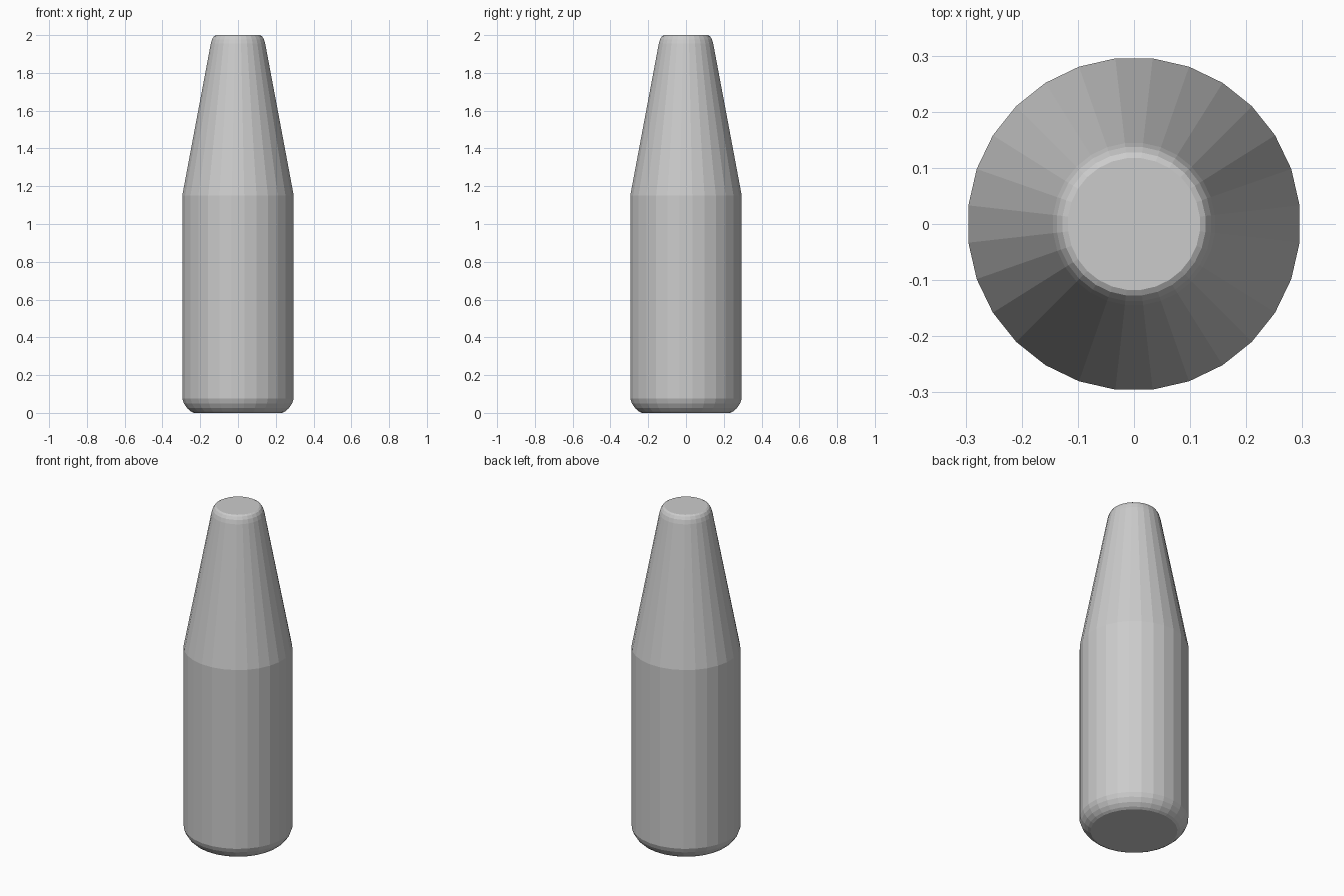
import bpy, bmesh
from math import cos, sin, pi

if "Cube" in bpy.data.objects:
    bpy.data.objects.remove(bpy.data.objects["Cube"])

SIDES = 28
# (radius, height) from base to mouth
PROFILE = [(0.237, 0.0), (0.252, 0.008), (0.272, 0.026), (0.288, 0.05), (0.297, 0.075),
           (0.297, 1.15), (0.145, 1.955), (0.138, 1.978), (0.128, 1.994), (0.118, 2.0)]


def lathe(name, profile, sides):
    bm = bmesh.new()
    rings = []
    for r, z in profile:
        angles = [2 * pi * (i + 0.5) / sides for i in range(sides)]
        rings.append([bm.verts.new((r * cos(a), r * sin(a), z)) for a in angles])
    for low, high in zip(rings, rings[1:]):
        for i in range(sides):
            j = (i + 1) % sides
            bm.faces.new((low[i], low[j], high[j], high[i]))
    # flat base and closed top
    bm.faces.new(rings[0][::-1])
    bm.faces.new(rings[-1])
    mesh = bpy.data.meshes.new(name)
    bm.to_mesh(mesh)
    bm.free()
    obj = bpy.data.objects.new(name, mesh)
    bpy.context.collection.objects.link(obj)
    return obj


# Bottle: rounded base, straight body, tapered neck, softened rim
lathe("bottle", PROFILE, SIDES)
